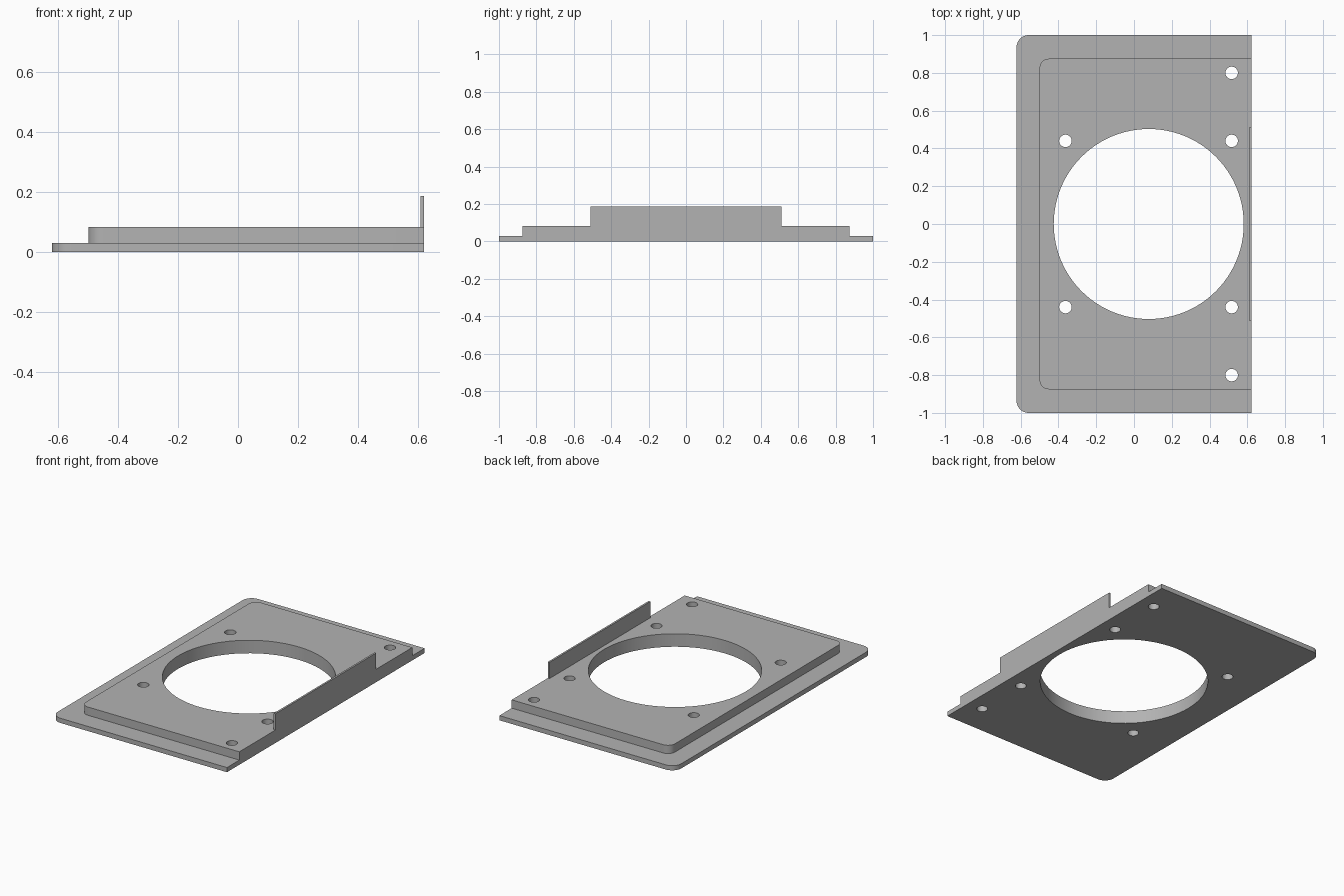
import bpy, bmesh
from math import cos, sin, pi

cube = bpy.data.objects.get("Cube")
if cube:
    bpy.data.objects.remove(cube, do_unlink=True)

grey = bpy.data.materials.new("plain_grey")
grey.use_nodes = True
colour = (0.45, 0.45, 0.45, 1)
grey.diffuse_color = colour
grey.node_tree.nodes["Principled BSDF"].inputs["Base Color"].default_value = colour

RIGHT_EDGE = 0.622


def prism(name, outline, z0, z1):
    """Extrude a counter-clockwise outline from z0 to z1."""
    bm = bmesh.new()
    face = bm.faces.new([bm.verts.new((x, y, z0)) for x, y in outline])
    top = bmesh.ops.extrude_face_region(bm, geom=[face])["geom"]
    verts = [v for v in top if isinstance(v, bmesh.types.BMVert)]
    bmesh.ops.translate(bm, vec=(0, 0, z1 - z0), verts=verts)
    bmesh.ops.recalc_face_normals(bm, faces=bm.faces)
    mesh = bpy.data.meshes.new(name)
    bm.to_mesh(mesh)
    bm.free()
    mesh.materials.append(grey)
    obj = bpy.data.objects.new(name, mesh)
    bpy.context.collection.objects.link(obj)
    return obj


def arc(cx, cy, r, start, end, steps):
    return [(cx + r * cos(start + (end - start) * i / steps),
             cy + r * sin(start + (end - start) * i / steps)) for i in range(steps + 1)]


def plate_outline(left, half, r):
    """Square corners on the right edge, rounded corners on the left."""
    return ([(RIGHT_EDGE, -half), (RIGHT_EDGE, half)]
            + arc(left + r, half - r, r, pi / 2, pi, 10)
            + arc(left + r, r - half, r, pi, 1.5 * pi, 10))


def hole(x, y, r, sides):
    return prism("hole_cutter", arc(x, y, r, 0, 2 * pi, sides)[:-1], -0.1, 0.3)


def combine(target, other, operation):
    """Apply a boolean and discard the helper."""
    mod = target.modifiers.new("boolean", "BOOLEAN")
    mod.object, mod.operation, mod.solver = other, operation, "EXACT"
    bpy.context.view_layer.objects.active = target
    bpy.ops.object.modifier_apply(modifier=mod.name)
    bpy.data.objects.remove(other, do_unlink=True)


# Flange, raised step and upright lip fused into one solid
body = prism("mounting_plate", plate_outline(-0.622, 1.0, 0.065), 0, 0.03)
combine(body, prism("raised_step", plate_outline(-0.5, 0.875, 0.05), 0.015, 0.083), "UNION")
lip = [(0.61, -0.51), (RIGHT_EDGE, -0.51), (RIGHT_EDGE, 0.51), (0.61, 0.51)]
combine(body, prism("upright_lip", lip, 0.05, 0.187), "UNION")

# Central opening and mirrored screw holes
combine(body, hole(0.078, 0, 0.503, 96), "DIFFERENCE")
for x, y in [(-0.363, 0.44), (0.517, 0.44), (0.517, 0.8)]:
    for side in (-1, 1):
        combine(body, hole(x, y * side, 0.033, 32), "DIFFERENCE")

# Smooth curved walls, crisp edges
bpy.ops.object.select_all(action="DESELECT")
body.select_set(True)
bpy.context.view_layer.objects.active = body
bpy.ops.object.shade_smooth_by_angle(angle=pi / 6)
